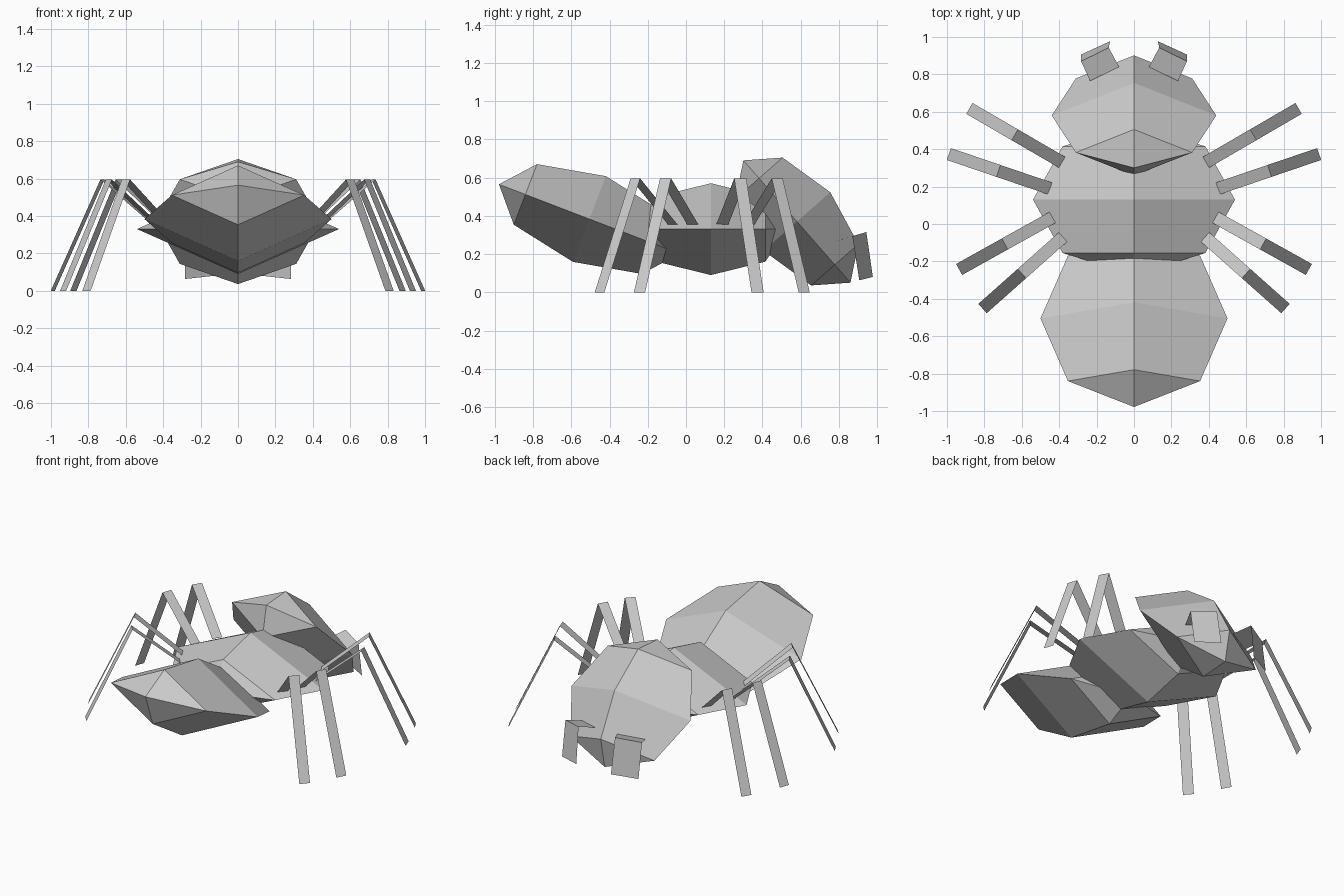
import bpy, bmesh, math
from mathutils import Matrix, Vector

cube = bpy.data.objects.get("Cube")
if cube:
    bpy.data.objects.remove(cube, do_unlink=True)

grey = bpy.data.materials.new("plain grey")
grey.use_nodes = True
colour = (0.6, 0.6, 0.6, 1.0)
grey.diffuse_color = colour
grey.node_tree.nodes["Principled BSDF"].inputs["Base Color"].default_value = colour


def add_object(name, mesh):
    mesh.materials.append(grey)
    obj = bpy.data.objects.new(name, mesh)
    bpy.context.collection.objects.link(obj)
    return obj


def body_part(name, centre, radii, tilt):
    """Four-sided faceted spheroid with its poles along y, nose tilted down."""
    bm = bmesh.new()
    bmesh.ops.create_uvsphere(bm, u_segments=4, v_segments=4, radius=1)
    bm.transform(Matrix.Translation(centre)
                 @ Matrix.Rotation(math.radians(-tilt), 4, 'X')
                 @ Matrix.Diagonal((*radii, 1))
                 @ Matrix.Rotation(math.radians(90), 4, 'X'))
    bmesh.ops.recalc_face_normals(bm, faces=bm.faces)
    mesh = bpy.data.meshes.new(name)
    bm.to_mesh(mesh)
    bm.free()
    add_object(name, mesh)


def folded_strip(name, rows, side):
    """Flat strip through pairs of points, flipped to the right for side -1."""
    verts = [(p[0] * side, p[1], p[2]) for row in rows for p in row]
    faces = []
    for i in range(0, len(verts) - 2, 2):
        face = (i + 1, i + 3, i + 2, i)
        faces.append(face if side > 0 else face[::-1])
    mesh = bpy.data.meshes.new(name)
    mesh.from_pydata(verts, [], faces)
    add_object(name, mesh)


# Body
body_part("abdomen", (0, -0.505, 0.383), (0.5, 0.507, 0.24), 21)
body_part("thorax", (0, 0.13, 0.33), (0.54, 0.403, 0.24), 0)
body_part("head", (0, 0.58, 0.37), (0.44, 0.425, 0.232), 48.8)

# Legs: hip and foot positions seen from above
legs = {
    "front": ((0.385, 0.33), (0.88, 0.618)),
    "front_middle": ((0.449, 0.19), (0.99, 0.374)),
    "rear_middle": ((0.436, 0.035), (0.935, -0.243)),
    "rear": ((0.38, -0.07), (0.81, -0.452)),
}
LEG_WIDTH = 0.067

# Mandible: base, bend and tip edges
mandible = [
    ((0.08, 0.84, 0.284), (0.235, 0.765, 0.262)),
    ((0.135, 0.943, 0.315), (0.283, 0.87, 0.293)),
    ((0.128, 0.977, 0.08), (0.283, 0.906, 0.063)),
]

for side, side_name in ((1, "left"), (-1, "right")):
    for leg_name, (hip, foot) in legs.items():
        hip, foot = Vector(hip), Vector(foot)
        along = (foot - hip).normalized()
        across = Vector((-along.y, along.x)) * LEG_WIDTH / 2
        rows = []
        for t, z in ((0, 0.355), (0.51, 0.595), (1, 0)):
            p = hip.lerp(foot, t)
            rows.append([(*(p + across), z), (*(p - across), z)])
        folded_strip(f"{side_name}_{leg_name}_leg", rows, side)
    folded_strip(f"{side_name}_mandible", mandible, side)
